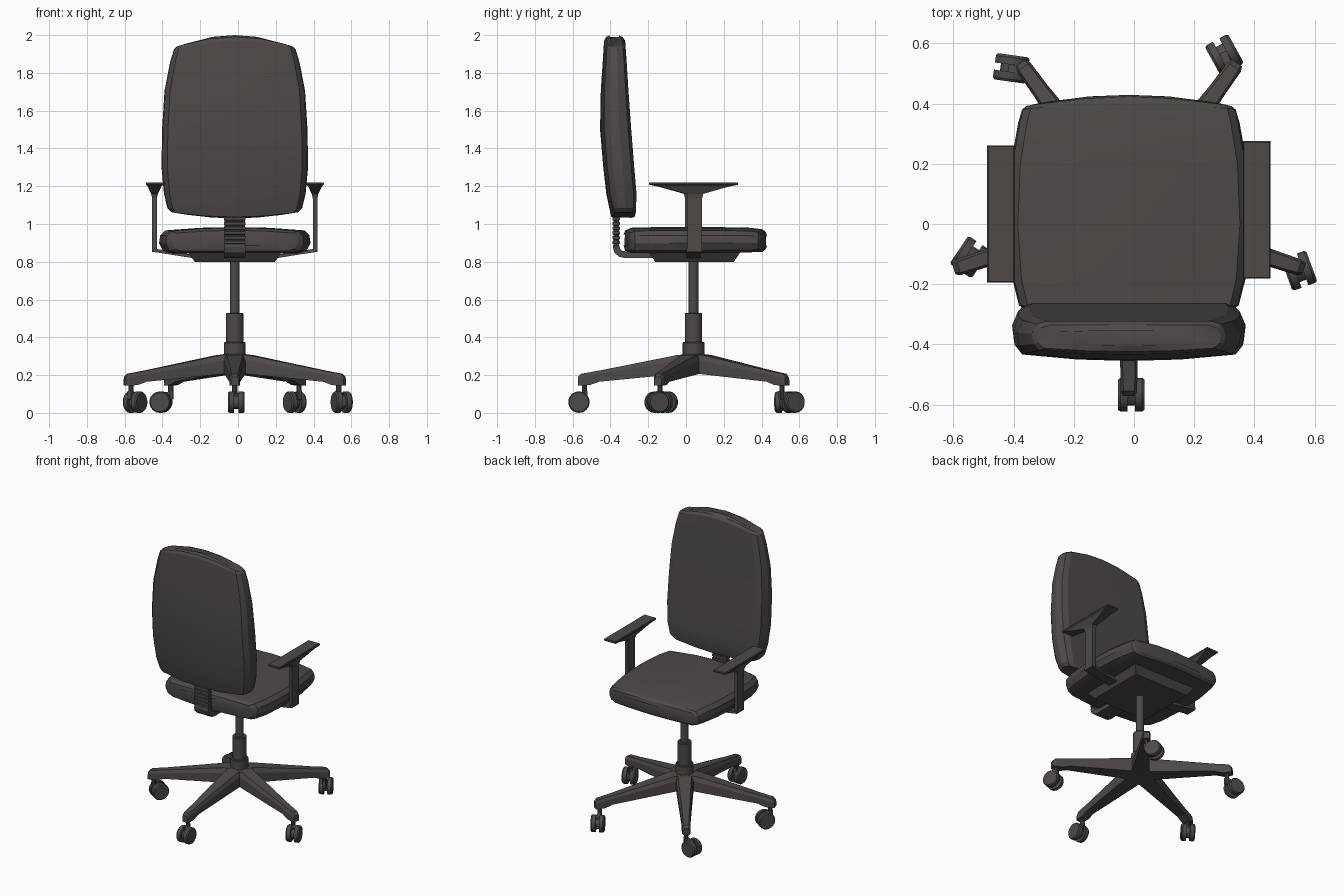
import bpy, bmesh, math
from mathutils import Vector, Matrix

if "Cube" in bpy.data.objects:
    bpy.data.objects.remove(bpy.data.objects["Cube"])

CX, CY = -0.017, 0.04          # chair axis
mat = bpy.data.materials.new("charcoal")
mat.diffuse_color = (0.075, 0.067, 0.064, 1)
mat.use_nodes = True
mat.node_tree.nodes["Principled BSDF"].inputs["Base Color"].default_value = mat.diffuse_color


def finish(name, bm, smooth=None):
    bmesh.ops.recalc_face_normals(bm, faces=bm.faces)
    me = bpy.data.meshes.new(name)
    bm.to_mesh(me)
    bm.free()
    me.materials.append(mat)
    ob = bpy.data.objects.new(name, me)
    bpy.context.collection.objects.link(ob)
    if smooth:
        bpy.ops.object.select_all(action='DESELECT')
        ob.select_set(True)
        bpy.context.view_layer.objects.active = ob
        bpy.ops.object.shade_smooth_by_angle(angle=math.radians(smooth))
    return ob


def loft(name, rings, smooth=None):
    """Skin a list of equal-length point rings and cap both ends."""
    bm = bmesh.new()
    vs = [[bm.verts.new(p) for p in r] for r in rings]
    n = len(vs[0])
    for a, b in zip(vs, vs[1:]):
        for i in range(n):
            j = (i + 1) % n
            bm.faces.new((a[i], a[j], b[j], b[i]))
    bm.faces.new(vs[0])
    bm.faces.new(vs[-1])
    return finish(name, bm, smooth)


def rect(hx, hy):
    return [(-hx, -hy), (hx, -hy), (hx, hy), (-hx, hy)]


def lathe(name, profile, origin, axis_matrix=Matrix(), sides=20):
    rings = [[Vector(origin) + axis_matrix @ Vector((r * math.cos(2 * math.pi * i / sides),
              r * math.sin(2 * math.pi * i / sides), h)) for i in range(sides)] for r, h in profile]
    return loft(name, rings, 30)


# cushion cross-section: (fraction of half width, fraction of thickness)
half = [(0.4, 0), (0.85, 0.0), (0.95, 0.1), (1, 0.38), (0.985, 0.68), (0.92, 0.87), (0.45, 0.97)]
section = [(0, 0)] + half + [(0, 1)] + [(-x, d) for x, d in reversed(half)]


def cushion(name, stations, place):
    """Stations: position, half width, inner, outer, drop at the edges."""
    rings = []
    for t, w, lo, hi, drop in stations:
        rings.append([place(CX + x * w, lo + (hi - lo) * d, t - drop * x * x) for x, d in section])
    loft(name, rings, 20)


# backrest: convex outer side facing -y
cushion("backrest", [
    (1.030, 0.29, -0.300, -0.365, -0.025), (1.037, 0.335, -0.272, -0.395, -0.025),
    (1.065, 0.357, -0.265, -0.402, -0.02), (1.16, 0.375, -0.262, -0.422, 0),
    (1.30, 0.388, -0.274, -0.438, 0), (1.50, 0.385, -0.290, -0.455, 0),
    (1.71, 0.372, -0.305, -0.451, 0.005), (1.87, 0.343, -0.315, -0.440, 0.015),
    (1.97, 0.322, -0.322, -0.434, 0.045), (1.99, 0.306, -0.335, -0.424, 0.05),
    (2.0, 0.28, -0.355, -0.405, 0.055)], lambda x, d, t: (x, d, t))

# seat cushion
cushion("seat", [
    (-0.33, 0.30, 0.885, 0.945, -0.03), (-0.322, 0.335, 0.858, 0.966, -0.03),
    (-0.29, 0.365, 0.847, 0.980, -0.02), (-0.18, 0.388, 0.845, 0.983, 0),
    (0.0, 0.401, 0.846, 0.984, 0), (0.2, 0.392, 0.848, 0.983, 0),
    (0.34, 0.368, 0.850, 0.980, 0.005), (0.405, 0.355, 0.853, 0.972, 0.025),
    (0.422, 0.34, 0.866, 0.958, 0.03), (0.429, 0.31, 0.885, 0.935, 0.03)],
    lambda x, d, t: (x, t, d))

# tray under the seat
loft("seat_tray", [[(CX + x, 0.045 + y, z) for x, y in rect(hx, hy)]
                   for z, hx, hy in [(0.80, 0.212, 0.208), (0.853, 0.25, 0.245)]])

# ribbed back support
path = [(-0.15, 0.837, 0.058, 0.018), (-0.32, 0.837, 0.058, 0.018), (-0.347, 0.843, 0.058, 0.018),
        (-0.364, 0.858, 0.058, 0.018), (-0.37, 0.882, 0.058, 0.018)]
for i in range(7):
    z = 0.887 + i * 0.025
    path += [(-0.37, z, 0.054, 0.015), (-0.37, z + 0.006, 0.054, 0.015),
             (-0.37, z + 0.009, 0.058, 0.02), (-0.37, z + 0.022, 0.058, 0.02)]
rings = []
for i, (y, z, w, h) in enumerate(path):
    a, b = path[max(i - 1, 0)], path[min(i + 1, len(path) - 1)]
    t = Vector((0, b[0] - a[0], b[1] - a[1])).normalized()
    nrm = Vector((0, -t.z, t.y))
    rings.append([Vector((CX + u, y, z)) + nrm * v for u, v in rect(w, h)])
loft("back_support", rings)

# armrests: post flaring into a flat pad, plus a sloped bracket
arm = [(0.852, 0.012, 0.038), (1.135, 0.012, 0.038), (1.16, 0.018, 0.045), (1.198, 0.036, 0.18),
       (1.208, 0.046, 0.228), (1.217, 0.046, 0.228), (1.221, 0.042, 0.224)]
for side, label in ((-1, "left"), (1, "right")):
    ax, ay = CX + side * 0.425, CY + side * 0.007
    loft(label + "_armrest", [[(ax + x, ay + y, z) for x, y in rect(hx, hy)] for z, hx, hy in arm])
    loft(label + "_arm_bracket", [[(CX + side * x, CY + y, z + v) for y, v in rect(0.038, 0.009)]
                                  for x, z in [(0.437, 0.862), (0.41, 0.858), (0.2, 0.825)]])

# gas column, sleeve and hub
lathe("column", [(0.026, 0.45), (0.026, 0.81)], (CX, CY, 0))
lathe("column_sleeve", [(0.046, 0.3), (0.046, 0.525), (0.042, 0.53)], (CX, CY, 0))
lathe("base_hub", [(0.07, 0.205), (0.085, 0.22), (0.085, 0.295), (0.058, 0.312), (0.058, 0.37),
                   (0.054, 0.375)], (CX, CY, 0))

# five legs: radius, top z, bottom z, top half width, bottom half width
leg = [(0.02, 0.312, 0.205, 0.05, 0.06), (0.09, 0.306, 0.205, 0.042, 0.055),
       (0.50, 0.224, 0.165, 0.021, 0.029), (0.55, 0.215, 0.147, 0.02, 0.028),
       (0.595, 0.207, 0.145, 0.018, 0.027), (0.612, 0.190, 0.145, 0.014, 0.02)]
# casters: leg angle, wheel centre, axle angle
casters = [(-90, -0.009, -0.567, 0), (-18, 0.549, -0.155, 20), (54, 0.300, 0.562, 29),
           (126, -0.408, 0.517, 82), (198, -0.545, -0.110, -34)]
R = 0.057
for n, (ang, wx, wy, axle) in enumerate(casters, 1):
    rot = Matrix.Translation((CX, CY, 0)) @ Matrix.Rotation(math.radians(ang), 4, 'Z')
    loft(f"base_leg_{n}", [[rot @ Vector(p) for p in
         ((r, -wb, zb), (r, wb, zb), (r, wb, zb + 0.7 * (zt - zb)), (r, wt, zt),
          (r, -wt, zt), (r, -wb, zb + 0.7 * (zt - zb)))] for r, zt, zb, wt, wb in leg])
    pivot = rot @ Vector((0.578, 0, 0))
    lathe(f"caster_stem_{n}", [(0.014, 0.07), (0.014, 0.16)], pivot, sides=10)
    ax = Matrix.Rotation(math.radians(axle), 4, 'Z') @ Matrix.Rotation(math.pi / 2, 4, 'Y')
    for s in (-1, 1):
        lathe(f"caster_wheel_{n}_{'a' if s < 0 else 'b'}",
              [(R, s * 0.012), (R, s * 0.036), (R - 0.006, s * 0.044)], (wx, wy, R), ax, 18)
    lathe(f"caster_axle_{n}", [(0.036, -0.013), (0.036, 0.013)], (wx, wy, R), ax, 12)
    # fork joining stem and axle
    d = Vector((wx, wy, 0)) - pivot
    d.normalize()
    q = Vector((-d.y, d.x, 0))
    p0, p1 = pivot - d * 0.014, Vector((wx, wy, 0)) + d * 0.01
    loft(f"caster_fork_{n}", [[p + q * u + Vector((0, 0, z + v)) for u, v in rect(0.012, 0.022)]
                              for p, z in ((p0, 0.095), (p1, 0.08))])
